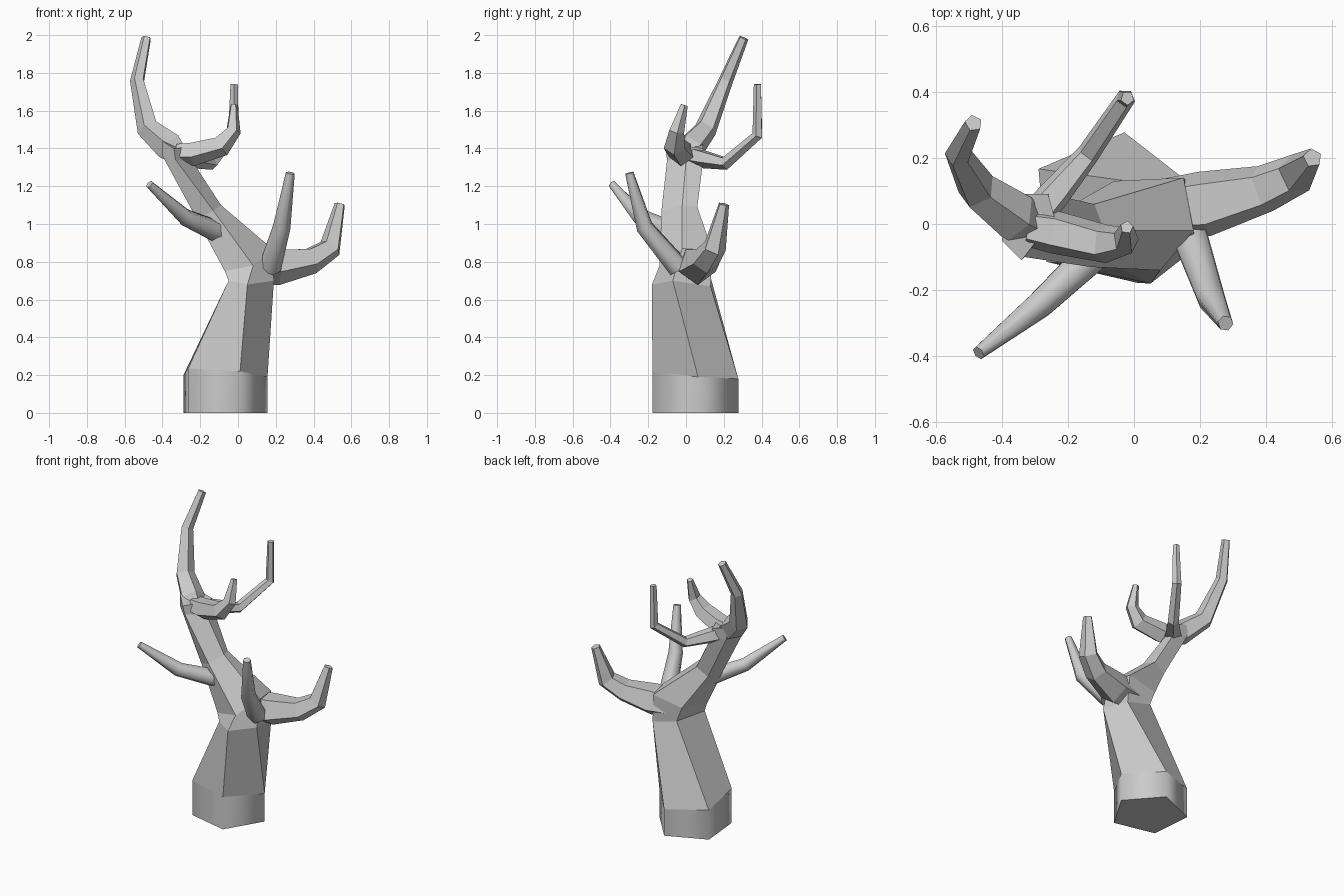
import bpy, math
from mathutils import Vector

if "Cube" in bpy.data.objects:
    bpy.data.objects.remove(bpy.data.objects["Cube"])


def loft(name, rings, smooth_angle=None):
    """Skin equal-sized rings of points, capped at both ends."""
    n = len(rings[0])
    verts = [tuple(p) for ring in rings for p in ring]
    faces = [tuple(reversed(range(n))),
             tuple(range(len(verts) - n, len(verts)))]
    for k in range(len(rings) - 1):
        for i in range(n):
            j = (i + 1) % n
            faces.append((k * n + i, k * n + j, (k + 1) * n + j, (k + 1) * n + i))
    mesh = bpy.data.meshes.new(name)
    mesh.from_pydata(verts, [], faces)
    mesh.update()
    obj = bpy.data.objects.new(name, mesh)
    bpy.context.collection.objects.link(obj)
    if smooth_angle:
        bpy.ops.object.select_all(action='DESELECT')
        obj.select_set(True)
        bpy.context.view_layer.objects.active = obj
        bpy.ops.object.shade_smooth_by_angle(angle=math.radians(smooth_angle))
    return obj


def branch(name, path, sides=5, smooth_angle=None, up=1):
    """Tapered limb through (x, y, z, radius) points; up=-1 puts a flat side on top."""
    pts = [Vector(p[:3]) for p in path]
    side = Vector((0, 0, up))
    rings = []
    for i, p in enumerate(pts):
        before = (p - pts[i - 1]).normalized() if i else Vector()
        after = (pts[i + 1] - p).normalized() if i < len(pts) - 1 else Vector()
        t = (before + after).normalized()
        side = (side - t * side.dot(t)).normalized()
        other = t.cross(side)
        rings.append([p + path[i][3] * (side * math.cos(a) + other * math.sin(a))
                      for a in (math.tau * k / sides for k in range(sides))])
    return loft(name, rings, smooth_angle)


# Pentagonal foot, softly shaded around its side
def foot_ring(heights):
    angles = [math.tau * i / 5 + math.radians(5) for i in range(5)]
    return [(-0.083 + 0.24 * math.cos(a), 0.043 + 0.24 * math.sin(a), h)
            for a, h in zip(angles, heights)]


foot_top = foot_ring((0.19, 0.18, 0.20, 0.235, 0.22))
loft("trunk_foot", [foot_ring([0] * 5), foot_top], 80)

# Faceted trunk bending left; ring order: right, back, back left, front left, front
loft("trunk", [
    foot_top,
    [(0.19, -0.07, 0.70), (0.16, 0.13, 0.67), (-0.02, 0.13, 0.72),
     (-0.05, -0.13, 0.70), (0.05, -0.18, 0.68)],
    [(0.18, -0.02, 0.87), (0.15, 0.14, 0.86), (-0.06, 0.13, 0.82),
     (-0.07, -0.12, 0.75), (0.08, -0.14, 0.78)],
    [(-0.09, -0.02, 1.10), (-0.12, 0.06, 1.09), (-0.20, 0.05, 1.04),
     (-0.22, -0.08, 1.03), (-0.13, -0.13, 1.07)],
    [(-0.24, 0.00, 1.33), (-0.25, 0.09, 1.33), (-0.36, 0.08, 1.35),
     (-0.40, -0.05, 1.36), (-0.33, -0.10, 1.34)],
    [(-0.24, 0.02, 1.41), (-0.26, 0.09, 1.40), (-0.37, 0.09, 1.43),
     (-0.40, -0.05, 1.44), (-0.34, -0.11, 1.40)],
])

# Faceted limbs
branch("right_limb", [(0.04, 0.04, 0.78, 0.09), (0.21, 0.06, 0.78, 0.104),
                      (0.39, 0.105, 0.81, 0.075), (0.49, 0.15, 0.875, 0.063),
                      (0.54, 0.20, 1.105, 0.029)], up=-1)
branch("top_left_limb", [(-0.32, 0.00, 1.37, 0.06), (-0.36, 0.02, 1.405, 0.08),
                         (-0.475, 0.105, 1.505, 0.062), (-0.532, 0.21, 1.76, 0.04),
                         (-0.485, 0.305, 1.985, 0.027)])
branch("top_back_limb", [(-0.30, 0.02, 1.36, 0.055), (-0.24, 0.09, 1.345, 0.05),
                         (-0.14, 0.21, 1.322, 0.036),
                         (-0.025, 0.38, 1.47, 0.03), (-0.02, 0.38, 1.74, 0.021)], up=-1)
branch("top_front_limb", [(-0.32, -0.01, 1.375, 0.06), (-0.24, -0.025, 1.375, 0.068),
                          (-0.09, -0.06, 1.415, 0.06), (-0.025, -0.05, 1.495, 0.042),
                          (-0.022, -0.01, 1.63, 0.02)], up=-1)

# Round smooth twigs on the front
branch("left_twig", [(-0.10, -0.07, 0.955, 0.06), (-0.28, -0.24, 1.035, 0.047),
                     (-0.47, -0.39, 1.21, 0.022)], 6, 65)
branch("right_twig", [(0.17, -0.04, 0.77, 0.06), (0.232, -0.22, 0.985, 0.047),
                      (0.277, -0.30, 1.27, 0.024)], 6, 65)
